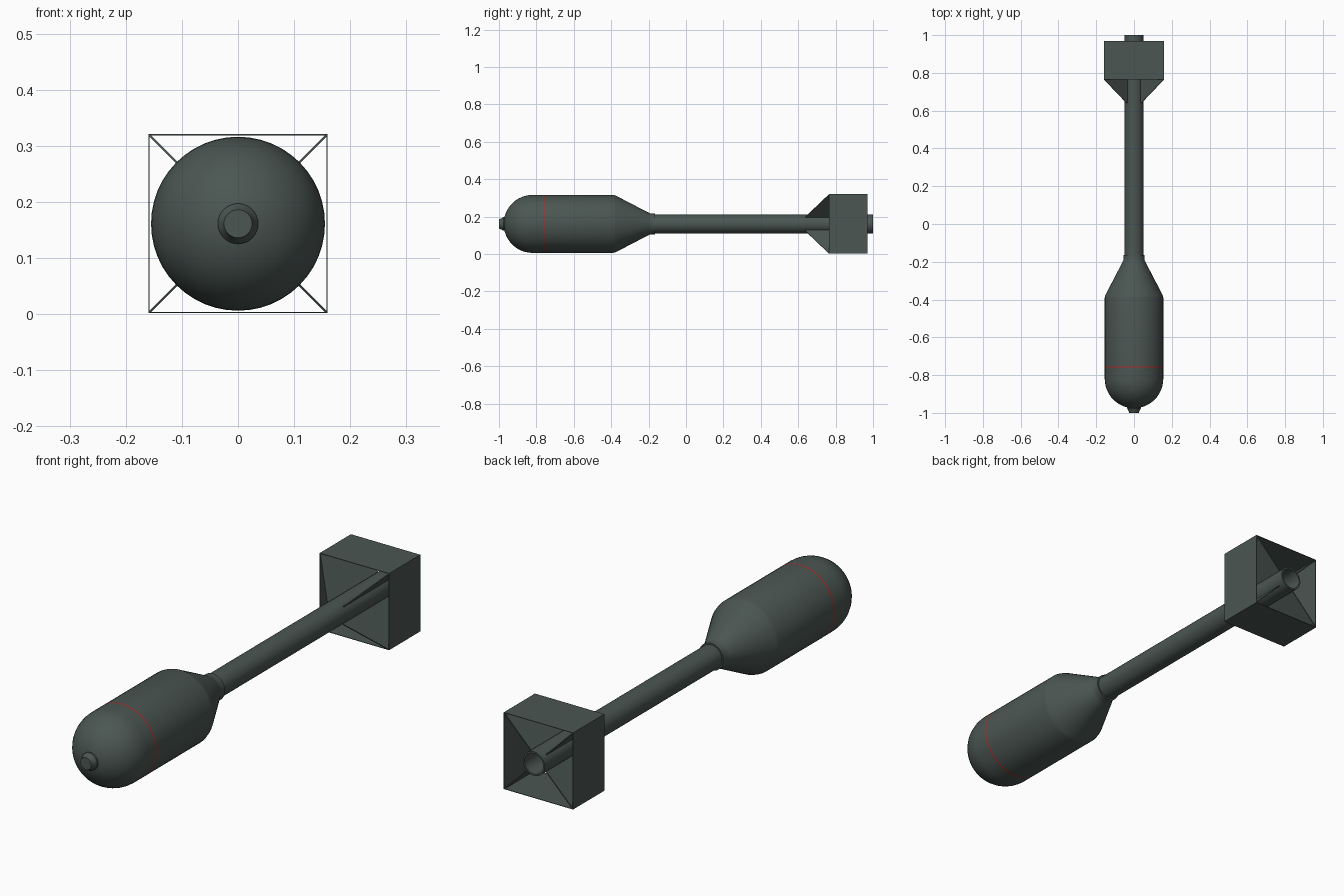
import bpy, bmesh, math
from mathutils import Matrix, Vector

cube = bpy.data.objects.get("Cube")
if cube:
    bpy.data.objects.remove(cube, do_unlink=True)

AXIS_Z = 0.161
HALF = 0.1595


def make_material(name, rgb):
    mat = bpy.data.materials.new(name)
    mat.use_nodes = True
    mat.diffuse_color = (*rgb, 1)
    mat.node_tree.nodes["Principled BSDF"].inputs["Base Color"].default_value = (*rgb, 1)
    return mat


green = make_material("grey_green_paint", (0.07, 0.093, 0.084))
red = make_material("red_paint", (0.5, 0.02, 0.02))


def add_object(name, bm, mats):
    bmesh.ops.recalc_face_normals(bm, faces=bm.faces)
    mesh = bpy.data.meshes.new(name)
    bm.to_mesh(mesh)
    bm.free()
    for mat in mats:
        mesh.materials.append(mat)
    obj = bpy.data.objects.new(name, mesh)
    obj.location.z = AXIS_Z
    bpy.context.collection.objects.link(obj)
    return obj


def lathe(name, profile, mats=(green,), sides=48):
    """Spin (y, radius) points around the long axis."""
    bm = bmesh.new()
    verts = [bm.verts.new((r, y, 0)) for y, r in profile]
    edges = [bm.edges.new(pair) for pair in zip(verts, verts[1:])]
    bmesh.ops.spin(bm, geom=verts + edges, cent=(0, 0, 0), axis=(0, 1, 0),
                   angle=math.tau, steps=sides, use_merge=True)
    bmesh.ops.remove_doubles(bm, verts=bm.verts, dist=1e-5)
    obj = add_object(name, bm, mats)
    bpy.ops.object.select_all(action='DESELECT')
    bpy.context.view_layer.objects.active = obj
    obj.select_set(True)
    bpy.ops.object.shade_smooth_by_angle(angle=math.radians(25))
    return obj


def thicken(obj, amount, offset):
    mod = obj.modifiers.new("sheet_thickness", 'SOLIDIFY')
    mod.thickness = amount
    mod.offset = offset


# Warhead body: rounded nose, straight barrel, tapered rear and collar
R = 0.155
dome = [(-0.82 - 0.155 * math.cos(a), R * math.sin(a))
        for a in (math.pi / 2 * i / 12 for i in range(13))]
body = lathe("body", dome + [(-0.76, R), (-0.754, R), (-0.39, R), (-0.375, 0.151),
                             (-0.2, 0.06), (-0.19, 0.056), (-0.165, 0.056),
                             (-0.165, 0.04)], (green, red))

# Painted ring around the barrel
for face in body.data.polygons:
    if -0.76 < face.center.y < -0.754:
        face.material_index = 1

# Nose fuse
lathe("nose_fuse", [(-0.955, 0.036), (-0.977, 0.036), (-0.981, 0.033),
                    (-0.994, 0.027), (-1.0, 0.025), (-1.0, 0)], sides=32)

# Tail tube with open rear end
lathe("tail_tube", [(-0.18, 0.05), (1.0, 0.05), (1.0, 0.043),
                    (0.85, 0.043), (0.85, 0)], sides=32)

# Square shroud, open at both ends
bm = bmesh.new()
rings = [[bm.verts.new((sx * HALF, y, sz * HALF))
          for sx, sz in ((-1, -1), (1, -1), (1, 1), (-1, 1))] for y in (0.765, 0.97)]
for i in range(4):
    j = (i + 1) % 4
    bm.faces.new((rings[0][i], rings[0][j], rings[1][j], rings[1][i]))
thicken(add_object("tail_shroud", bm, (green,)), 0.003, -1)

# Four diagonal fins from the tube to the shroud corners
corner = HALF * math.sqrt(2) - 0.002
fin_outline = [(0.045, 0.64), (0.055, 0.64), (corner, 0.765), (corner, 0.97), (0.045, 0.97)]
for i, place in enumerate(("upper_left", "upper_right", "lower_right", "lower_left")):
    turn = Matrix.Rotation(-math.radians(45 + 90 * i), 3, 'Y')
    bm = bmesh.new()
    bm.faces.new([bm.verts.new(turn @ Vector((r, y, 0))) for r, y in fin_outline])
    thicken(add_object("fin_" + place, bm, (green,)), 0.004, 0)
